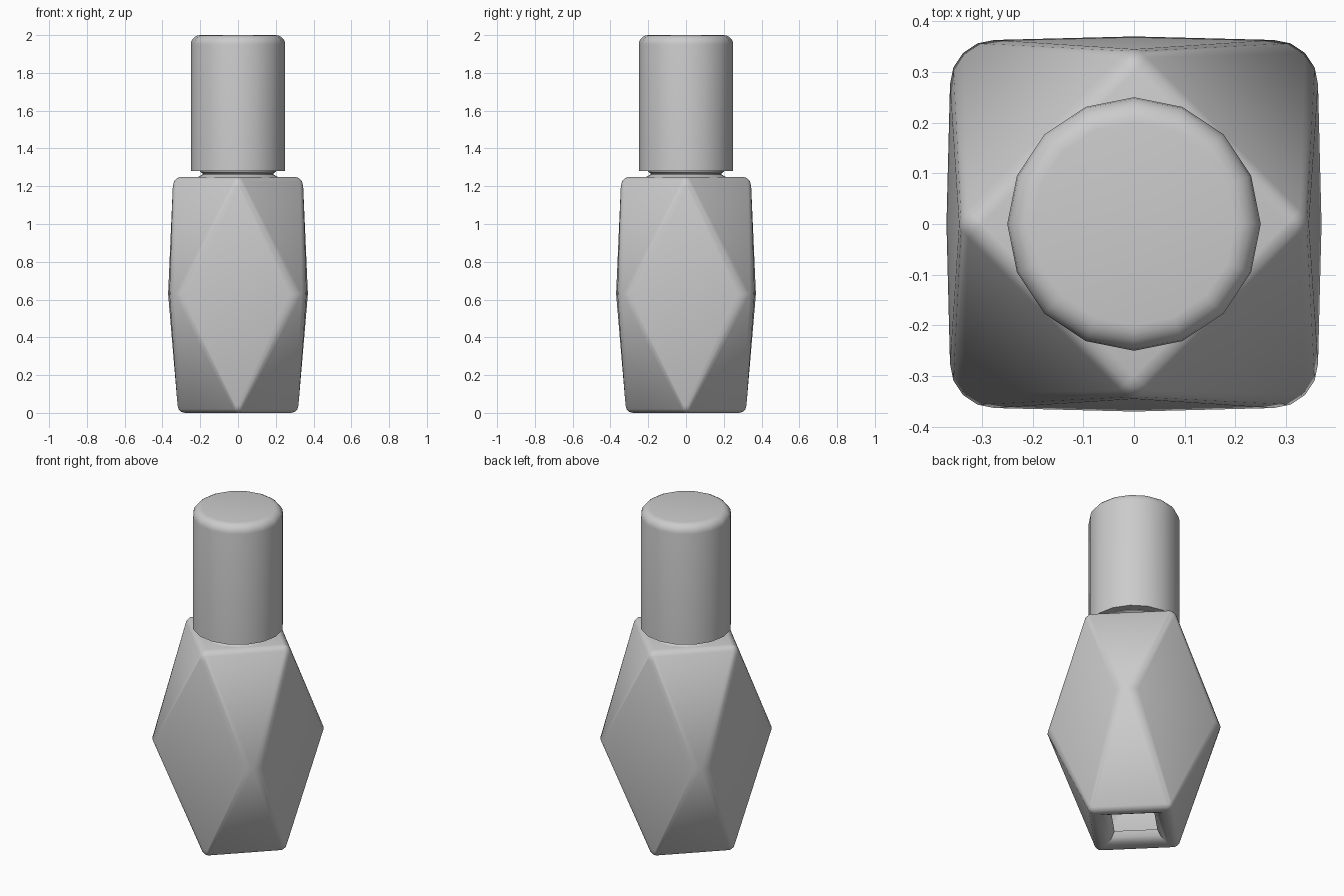
import bpy, bmesh
from math import sin, cos, pi, radians

if "Cube" in bpy.data.objects:
    bpy.data.objects.remove(bpy.data.objects["Cube"])


def finish(name, bm, angle=40):
    bmesh.ops.recalc_face_normals(bm, faces=bm.faces[:])
    me = bpy.data.meshes.new(name)
    bm.to_mesh(me)
    bm.free()
    ob = bpy.data.objects.new(name, me)
    bpy.context.collection.objects.link(ob)
    bpy.ops.object.select_all(action='DESELECT')
    ob.select_set(True)
    bpy.context.view_layer.objects.active = ob
    bpy.ops.object.shade_smooth_by_angle(angle=radians(angle))
    return ob


def lathe(name, profile, sides):
    """Spin an (r, z) profile and cap both ends."""
    bm = bmesh.new()
    rings = [[bm.verts.new((r * cos(2 * pi * i / sides), r * sin(2 * pi * i / sides), z))
              for i in range(sides)] for r, z in profile]
    for a, b in zip(rings, rings[1:]):
        for i in range(sides):
            j = (i + 1) % sides
            bm.faces.new((a[i], a[j], b[j], b[i]))
    bm.faces.new(rings[0][::-1])
    bm.faces.new(rings[-1])
    return finish(name, bm)


def knob(bm, angle, dist, z, r, rz):
    """Ellipsoid of points used as a rounded corner of the hull."""
    cx, cy = dist * cos(angle), dist * sin(angle)
    bm.verts.new((cx, cy, z + rz))
    bm.verts.new((cx, cy, z - rz))
    for k in range(-2, 3):
        t = k * pi / 6
        for i in range(16):
            a = i * pi / 8
            bm.verts.new((cx + r * cos(t) * cos(a), cy + r * cos(t) * sin(a), z + rz * sin(t)))


# faceted bottle: diamond top and bottom, square waist, all corners rounded
bm = bmesh.new()
for q in range(4):
    a = q * pi / 2
    knob(bm, a, 0.30, 1.20, 0.045, 0.05)
    knob(bm, a, 0.34, 0.63, 0.03, 0.04)
    knob(bm, a + pi / 4, 0.389, 0.63, 0.088, 0.05)
    knob(bm, a, 0.28, 0.04, 0.04, 0.04)
bmesh.ops.convex_hull(bm, input=bm.verts[:])
bmesh.ops.delete(bm, geom=[v for v in bm.verts if not v.link_faces], context='VERTS')
bmesh.ops.recalc_face_normals(bm, faces=bm.faces[:])

# recess under the bottle with an opening into the inside
flat = [f for f in bm.faces if all(v.co.z < 1e-4 for v in f.verts)]
bmesh.ops.dissolve_faces(bm, faces=flat)
base = [f for f in bm.faces if all(v.co.z < 1e-4 for v in f.verts)]
for thick, lift in ((0.02, 0.0), (0.02, 0.01), (0.025, 0.025), (0.015, 0.03)):
    bmesh.ops.inset_region(bm, faces=base, thickness=thick, use_even_offset=True)
    for v in base[0].verts:
        v.co.z += lift
bmesh.ops.delete(bm, geom=base, context='FACES')
finish("bottle_body", bm)

# neck between bottle and cap
lathe("neck", [(0.22, 1.245), (0.205, 1.252), (0.188, 1.262), (0.188, 1.268),
               (0.2, 1.276), (0.2, 1.3)], 32)

# cap with a rounded top edge
edge = [(0.20 + 0.05 * cos(t * pi / 10), 1.95 + 0.05 * sin(t * pi / 10)) for t in range(6)]
lathe("cap", [(0.25, 1.28)] + edge, 16)
